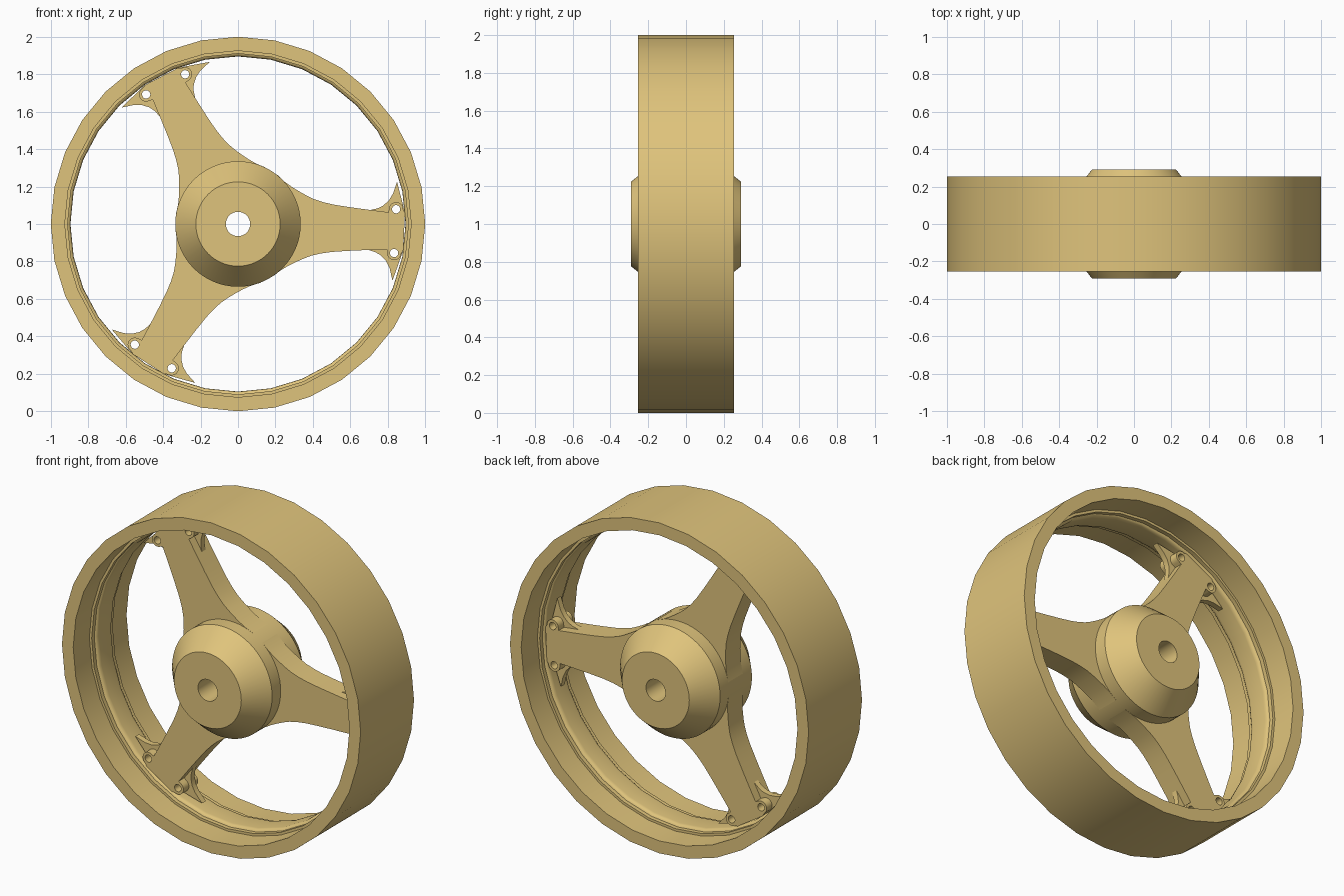
import bpy, bmesh, math
from mathutils import Matrix

if "Cube" in bpy.data.objects:
    bpy.data.objects.remove(bpy.data.objects["Cube"])

CENTRE = Matrix.Translation((0, 0, 1))
tan = bpy.data.materials.new("tan")
tan.diffuse_color = (0.74, 0.55, 0.20, 1)
tan.use_nodes = True
tan.node_tree.nodes["Principled BSDF"].inputs["Base Color"].default_value = tan.diffuse_color


def lathe(name, profile, sides):
    """Closed (radius, y) profile turned around the y axis."""
    bm = bmesh.new()
    rings = []
    for i in range(sides):
        a = 2 * math.pi * i / sides
        rings.append([bm.verts.new((r * math.cos(a), y, r * math.sin(a))) for r, y in profile])
    n = len(profile)
    for i in range(sides):
        p, q = rings[i], rings[(i + 1) % sides]
        for j in range(n):
            k = (j + 1) % n
            bm.faces.new((p[j], p[k], q[k], q[j]))
    bmesh.ops.recalc_face_normals(bm, faces=bm.faces)
    me = bpy.data.meshes.new(name)
    bm.to_mesh(me)
    bm.free()
    me.transform(CENTRE)
    ob = bpy.data.objects.new(name, me)
    bpy.context.collection.objects.link(ob)
    return ob


def plate(name, loops, half, angle):
    """Flat outline with holes, extruded along y and turned to the spoke angle."""
    cu = bpy.data.curves.new(name, 'CURVE')
    cu.dimensions = '2D'
    cu.fill_mode = 'BOTH'
    cu.extrude = half
    for pts in loops:
        s = cu.splines.new('POLY')
        s.points.add(len(pts) - 1)
        for p, (x, y) in zip(s.points, pts):
            p.co = (x, y, 0, 1)
        s.use_cyclic_u = True
    ob = bpy.data.objects.new(name, cu)
    bpy.context.collection.objects.link(ob)
    bpy.ops.object.select_all(action='DESELECT')
    ob.select_set(True)
    bpy.context.view_layer.objects.active = ob
    bpy.ops.object.convert(target='MESH')
    ob = bpy.context.object
    ob.data.transform(CENTRE @ Matrix.Rotation(-angle, 4, 'Y') @ Matrix.Rotation(math.pi / 2, 4, 'X'))
    bm = bmesh.new()
    bm.from_mesh(ob.data)
    bmesh.ops.remove_doubles(bm, verts=bm.verts, dist=1e-4)
    bmesh.ops.recalc_face_normals(bm, faces=bm.faces)
    bm.to_mesh(ob.data)
    bm.free()
    return ob


def arc(cx, cy, r, start, end, n):
    """Points from start to end angle (degrees), both included."""
    angles = [math.radians(start + (end - start) * i / n) for i in range(n + 1)]
    return [(cx + r * math.cos(a), cy + r * math.sin(a)) for a in angles]


def mirrored(pts):
    return pts + [(x, -y) for x, y in reversed(pts)]


parts = []

# rim with a stepped, rounded bead around the inside
half = [(1.0, -.255), (.925, -.255), (.925, -.10), (.910, -.10), (.910, -.075),
        (.903, -.072), (.897, -.064), (.895, -.05)]
parts.append(lathe("rim", half + [(r, -y) for r, y in reversed(half)], 32))

# hub with conical ends and a through bore
half = [(.065, -.29), (.225, -.29), (.335, -.152)]
parts.append(lathe("hub", half + [(r, -y) for r, y in reversed(half)], 64))

# three spokes ending in rounded bolt lugs, each with a thin flared foot
BOLT_X, BOLT_Y = .84, .117
holes = [arc(BOLT_X, s * BOLT_Y, .022, 0, 345, 23) for s in (1, -1)]
spoke = mirrored([(.20, .27), (.24, .236), (.28, .21), (.32, .188), (.36, .168), (.40, .151),
                  (.45, .137), (.51, .126), (.60, .116), (.70, .107), (.80, .099)]
                 + arc(BOLT_X, BOLT_Y, .038, 180, 0, 12) + [(.888, .10)])
foot = mirrored([(.66, .09), (.70, .106), (.74, .117), (.77, .133), (.80, .163), (.82, .20),
                 (.838, .265), (.864, .18), (.888, .10)])

for i in range(3):
    a = math.radians(-2.6 + 120 * i)
    parts.append(plate(f"spoke_{i + 1}", [spoke] + holes, .07, a))
    parts.append(plate(f"spoke_foot_{i + 1}", [foot] + holes, .018, a))

# smooth curved sides, sharp edges kept
bpy.ops.object.select_all(action='DESELECT')
for ob in parts:
    ob.data.materials.clear()
    ob.data.materials.append(tan)
    ob.select_set(True)
bpy.context.view_layer.objects.active = parts[0]
bpy.ops.object.shade_smooth_by_angle(angle=math.radians(30))
